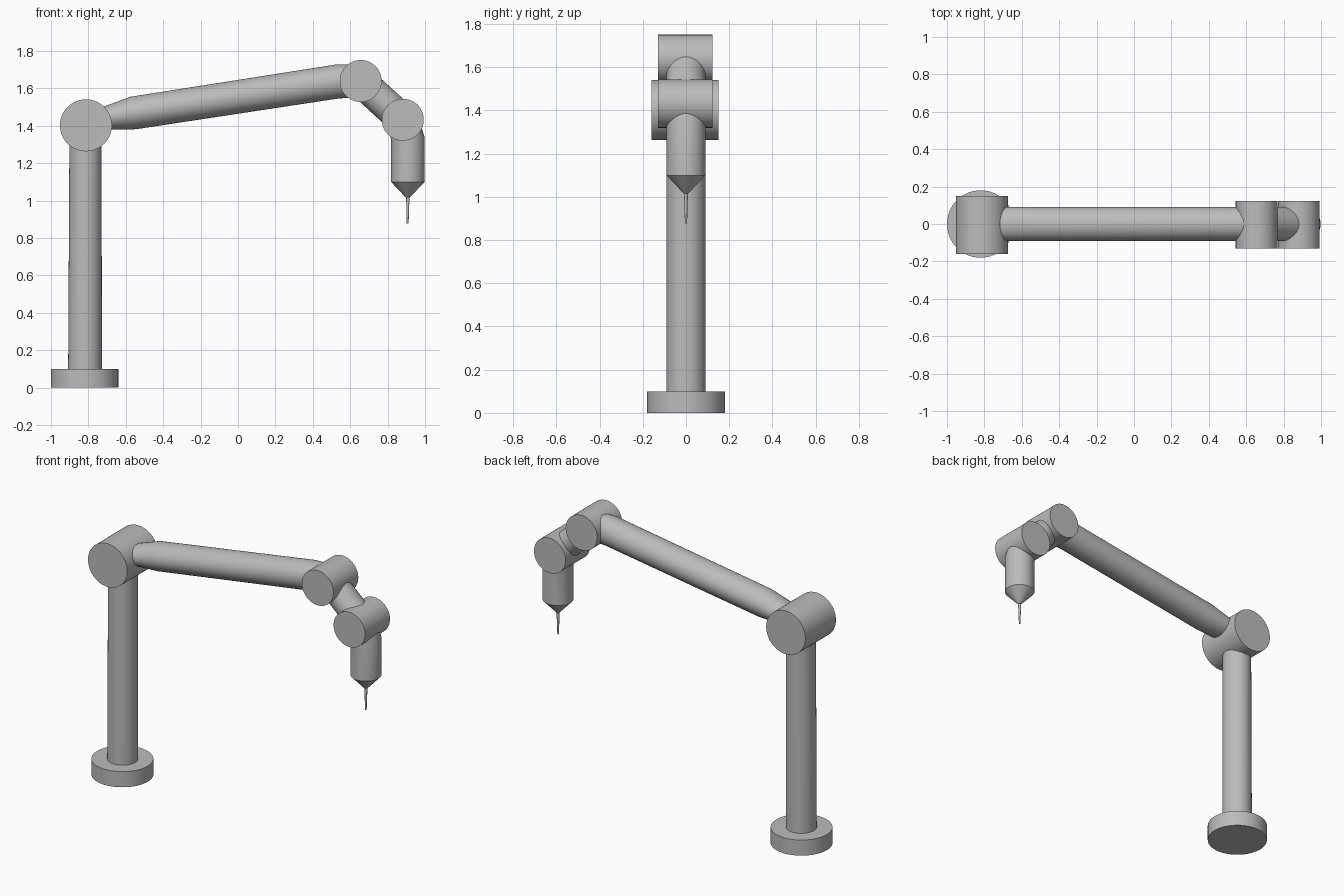
import bpy, bmesh, math
from mathutils import Vector

old = bpy.data.objects.get("Cube")
if old:
    bpy.data.objects.remove(old, do_unlink=True)

SIDES = 64
grey = bpy.data.materials.new("plain_grey")
grey.use_nodes = True
colour = (0.5, 0.5, 0.5, 1)
grey.diffuse_color = colour
grey.node_tree.nodes["Principled BSDF"].inputs["Base Color"].default_value = colour


def finish(name, bm):
    """Turn a bmesh into a smooth object with crisp edges."""
    bmesh.ops.recalc_face_normals(bm, faces=bm.faces)
    mesh = bpy.data.meshes.new(name)
    bm.to_mesh(mesh)
    bm.free()
    mesh.materials.append(grey)
    obj = bpy.data.objects.new(name, mesh)
    bpy.context.collection.objects.link(obj)
    bpy.ops.object.select_all(action='DESELECT')
    obj.select_set(True)
    bpy.context.view_layer.objects.active = obj
    bpy.ops.object.shade_smooth_by_angle(angle=math.radians(30))
    return obj


def tube(name, stations):
    """Loft rings along a path in the XZ plane: (x, z, in-plane radius, y radius)."""
    bm = bmesh.new()
    pts = [Vector((x, 0, z)) for x, z, _, _ in stations]
    rings = []
    for i, (_, _, h, w) in enumerate(stations):
        steps = []
        if i > 0:
            steps.append((pts[i] - pts[i - 1]).normalized())
        if i < len(pts) - 1:
            steps.append((pts[i + 1] - pts[i]).normalized())
        along = sum(steps, Vector()).normalized()
        side = Vector((0, 1, 0))
        up = along.cross(side)
        rings.append([bm.verts.new(pts[i] + up * h * math.cos(a) + side * w * math.sin(a))
                      for a in (math.tau * k / SIDES for k in range(SIDES))])
    for a, b in zip(rings, rings[1:]):
        for k in range(SIDES):
            n = (k + 1) % SIDES
            bm.faces.new((a[k], a[n], b[n], b[k]))
    bm.faces.new(rings[0])
    bm.faces.new(rings[-1])
    return finish(name, bm)


def joint(name, x, z, radius, y_front, y_back):
    """Drum lying along the Y axis."""
    bm = bmesh.new()
    bmesh.ops.create_cone(bm, cap_ends=True, segments=SIDES, radius1=radius,
                          radius2=radius, depth=y_back - y_front)
    for v in bm.verts:
        v.co = Vector((x + v.co.x, v.co.z + (y_front + y_back) / 2, z + v.co.y))
    return finish(name, bm)


R = 0.09
# Stand
tube("base", [(-0.82, 0, 0.18, 0.18), (-0.82, 0.1, 0.18, 0.18)])
tube("column", [(-0.818, 0.1, R, R), (-0.815, 1.4, 0.086, R)])

# Pivot drums
joint("shoulder_joint", -0.813, 1.402, 0.139, -0.16, 0.15)
joint("elbow_joint", 0.656, 1.639, 0.112, -0.13, 0.122)
joint("wrist_joint", 0.881, 1.432, 0.112, -0.13, 0.122)

# Links between the pivots
tube("upper_arm", [(-0.813, 1.42, 0.045, R), (-0.56, 1.468, 0.088, R),
                   (0.535, 1.637, 0.091, R), (0.656, 1.639, 0.088, R)])
tube("forearm", [(0.656, 1.637, 0.084, R), (0.881, 1.432, 0.084, R)])
tube("hand", [(0.885, 1.432, 0.08, R), (0.908, 1.33, R, R), (0.908, 1.1, R, R)])

# Tool
tube("tool_cone", [(0.908, 1.1, R, R), (0.908, 1.015, 0.01, 0.01)])
tube("tool_needle", [(0.908, 1.02, 0.009, 0.009), (0.907, 0.876, 0.005, 0.005)])
